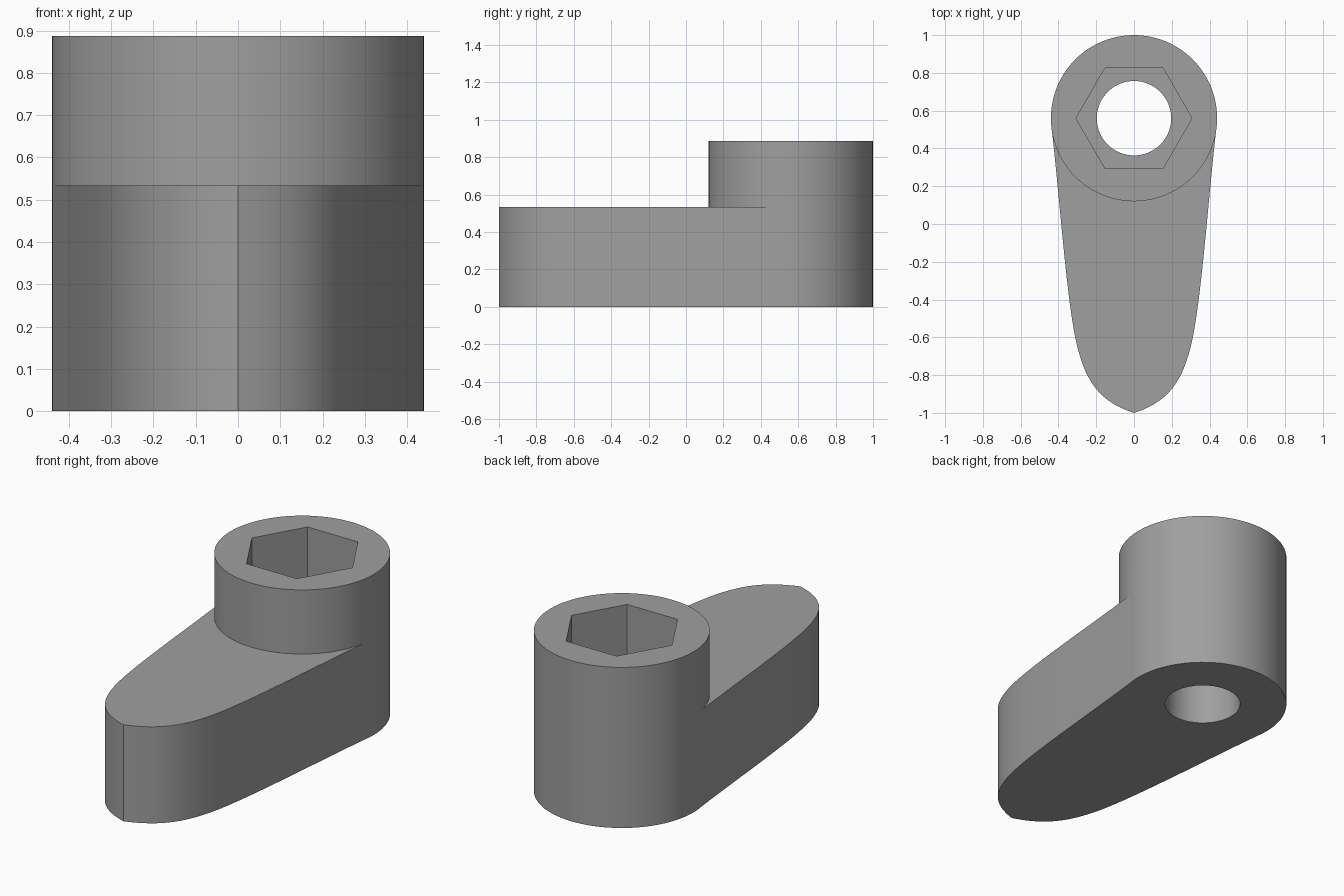
import bpy, bmesh, math
from mathutils import Vector
from mathutils.geometry import interpolate_bezier

if "Cube" in bpy.data.objects:
    bpy.data.objects.remove(bpy.data.objects["Cube"])

HEAD_Y, HEAD_R = 0.56, 0.44
ARM_TOP, HEAD_TOP = 0.533, 0.887

grey = bpy.data.materials.new("grey")
grey.diffuse_color = (0.35, 0.35, 0.35, 1)
grey.use_nodes = True
grey.node_tree.nodes["Principled BSDF"].inputs["Base Color"].default_value = grey.diffuse_color


def prism(name, outline, z0, z1):
    """Extrude a closed outline from z0 to z1."""
    bm = bmesh.new()
    face = bm.faces.new([bm.verts.new((x, y, z0)) for x, y in outline])
    top = bmesh.ops.extrude_face_region(bm, geom=[face])["geom"]
    verts = [v for v in top if isinstance(v, bmesh.types.BMVert)]
    bmesh.ops.translate(bm, verts=verts, vec=(0, 0, z1 - z0))
    bmesh.ops.recalc_face_normals(bm, faces=bm.faces)
    mesh = bpy.data.meshes.new(name)
    bm.to_mesh(mesh)
    bm.free()
    mesh.materials.append(grey)
    obj = bpy.data.objects.new(name, mesh)
    bpy.context.collection.objects.link(obj)
    return obj


def ring(radius, sides):
    return [(radius * math.cos(2 * math.pi * i / sides),
             HEAD_Y + radius * math.sin(2 * math.pi * i / sides)) for i in range(sides)]


def boolean(target, other, operation):
    mod = target.modifiers.new(operation, 'BOOLEAN')
    mod.operation, mod.object, mod.solver = operation, other, 'EXACT'
    bpy.context.view_layer.objects.active = target
    bpy.ops.object.modifier_apply(modifier=mod.name)
    bpy.data.objects.remove(other)


# Tapered arm: half outline from the pointed tip to the head, mirrored
segments = [((0, -1), (0.17, -0.945), (0.25, -0.85), (0.30, -0.65)),
            ((0.30, -0.65), (0.355, -0.43), (0.39, 0.10), (0.433, 0.48))]
half = []
for a, b, c, d in segments:
    points = interpolate_bezier(*[Vector((*p, 0)) for p in (a, b, c, d)], 24)
    half += [(p.x, p.y) for p in points[:-1]]
half += [(0.433, 0.48), (0.434, 0.50)]
outline = half + [(-x, y) for x, y in reversed(half[1:])]
arm = prism("arm", outline, 0, ARM_TOP)

# Round head joined with the arm
lever = prism("lever_body", ring(HEAD_R, 96), 0, HEAD_TOP)
boolean(lever, arm, 'UNION')

# Hexagonal socket and round through hole
boolean(lever, prism("socket_cutter", ring(0.307, 6), ARM_TOP, 1.1), 'DIFFERENCE')
boolean(lever, prism("hole_cutter", ring(0.197, 64), -0.2, 1.2), 'DIFFERENCE')

lever.select_set(True)
bpy.context.view_layer.objects.active = lever
bpy.ops.object.shade_smooth_by_angle(angle=math.radians(25))
